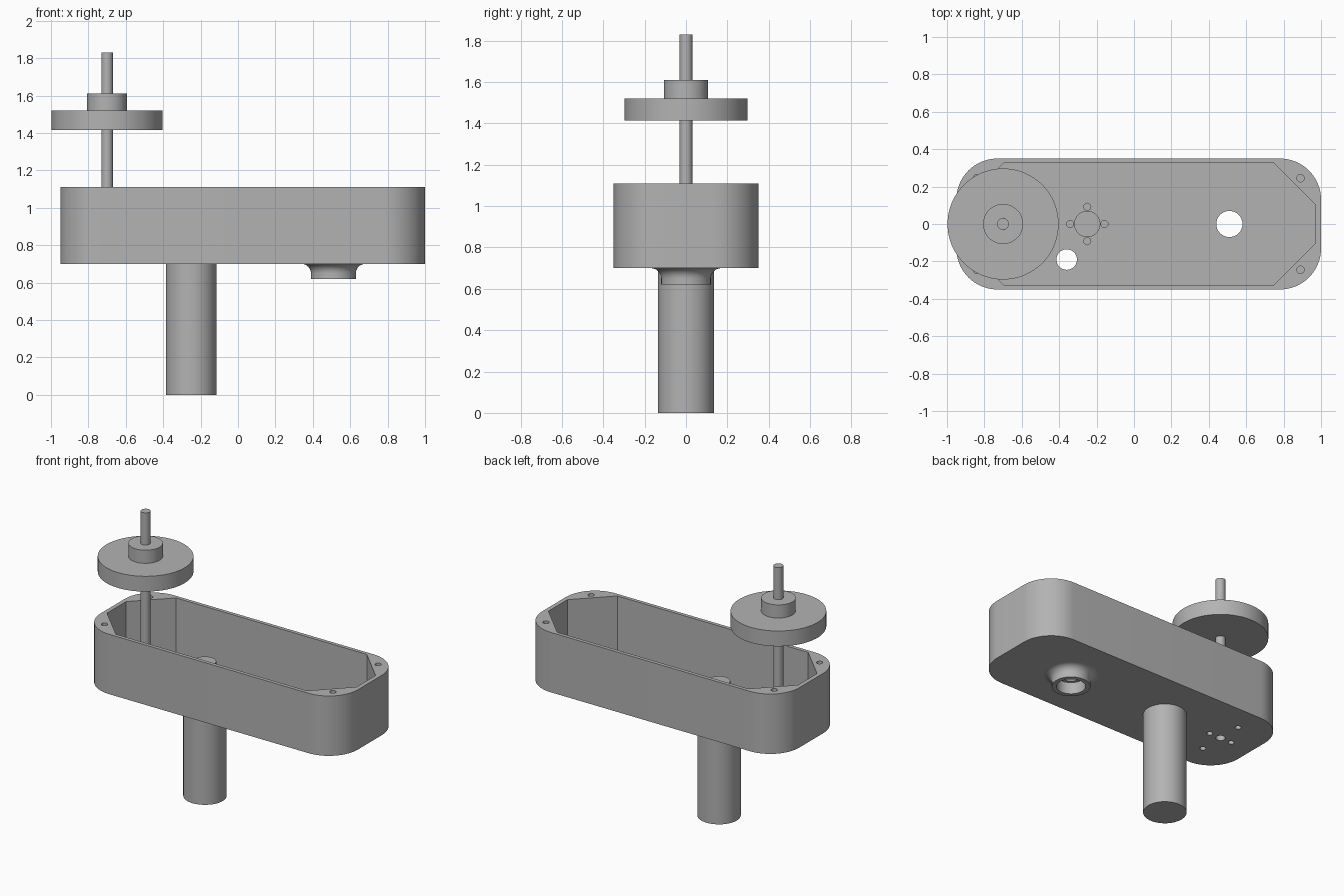
import bpy, bmesh, math

# Remove the default cube
if "Cube" in bpy.data.objects:
    bpy.data.objects.remove(bpy.data.objects["Cube"], do_unlink=True)

# Single grey material
GREY = (0.45, 0.45, 0.45, 1)
grey = bpy.data.materials.new("plain grey")
grey.use_nodes = True
grey.diffuse_color = GREY
grey.node_tree.nodes["Principled BSDF"].inputs["Base Color"].default_value = GREY


def finish(name, bm):
    """Turn a bmesh into a named object with the shared material."""
    bmesh.ops.recalc_face_normals(bm, faces=bm.faces)
    mesh = bpy.data.meshes.new(name)
    bm.to_mesh(mesh)
    bm.free()
    mesh.materials.append(grey)
    obj = bpy.data.objects.new(name, mesh)
    bpy.context.collection.objects.link(obj)
    return obj


def smooth(obj):
    bpy.ops.object.select_all(action='DESELECT')
    obj.select_set(True)
    bpy.context.view_layer.objects.active = obj
    bpy.ops.object.shade_smooth_by_angle(angle=math.radians(30))


def prism(name, outline, z0, z1):
    """Extrude a flat outline from z0 to z1."""
    bm = bmesh.new()
    face = bm.faces.new([bm.verts.new((x, y, z0)) for x, y in outline])
    top = bmesh.ops.extrude_face_region(bm, geom=[face])["geom"]
    moved = [v for v in top if isinstance(v, bmesh.types.BMVert)]
    bmesh.ops.translate(bm, verts=moved, vec=(0, 0, z1 - z0))
    return finish(name, bm)


def lathe(name, x, y, profile, steps=64):
    """Spin a closed (radius, z) loop or axis-to-axis profile around x, y."""
    bm = bmesh.new()
    verts = [bm.verts.new((x + r, y, z)) for r, z in profile]
    edges = [bm.edges.new(pair) for pair in zip(verts, verts[1:])]
    if profile[0][0] > 0:
        edges.append(bm.edges.new((verts[-1], verts[0])))
    bmesh.ops.spin(bm, geom=verts + edges, cent=(x, y, 0), axis=(0, 0, 1),
                   angle=math.tau, steps=steps, use_duplicate=False)
    bmesh.ops.remove_doubles(bm, verts=bm.verts, dist=0.0001)
    return finish(name, bm)


def cylinder(name, x, y, r, z0, z1, steps=48):
    return lathe(name, x, y, [(0, z0), (r, z0), (r, z1), (0, z1)], steps)


def cut(obj, cutter):
    """Subtract the cutter and discard it."""
    mod = obj.modifiers.new("cut", 'BOOLEAN')
    mod.operation = 'DIFFERENCE'
    mod.solver = 'EXACT'
    mod.object = cutter
    cutter.hide_render = True
    bpy.context.view_layer.objects.active = obj
    bpy.ops.object.modifier_apply(modifier=mod.name)
    bpy.data.objects.remove(cutter, do_unlink=True)


MID = 0.025                      # housing centre along x
BASE, FLOOR, RIM = 0.70, 0.74, 1.11
MOTOR_X, WHEEL_X, OUTLET_X = -0.25, -0.70, 0.51

# Housing: rounded rectangular block
half_x, half_y, radius = 0.975, 0.35, 0.22
outline = []
for quarter, (sx, sy) in enumerate([(1, 1), (-1, 1), (-1, -1), (1, -1)]):
    for i in range(17):
        a = (quarter + i / 16) * math.pi / 2
        outline.append((MID + sx * (half_x - radius) + radius * math.cos(a),
                        sy * (half_y - radius) + radius * math.sin(a)))
housing = prism("housing", outline, BASE, RIM)

# Octagonal cavity, open at the top
hx, hy, c = 0.945, 0.325, 0.222
octagon = [(hx, hy - c), (hx - c, hy), (c - hx, hy), (-hx, hy - c),
           (-hx, c - hy), (c - hx, -hy), (hx - c, -hy), (hx, c - hy)]
cut(housing, prism("cavity_cutter", [(MID + x, y) for x, y in octagon], FLOOR, RIM + 0.1))

# Floor holes: outlet, cable hole, wheel bearing
floor_holes = [(OUTLET_X, 0, 0.07), (-0.36, -0.19, 0.055), (WHEEL_X, 0, 0.03)]
# Mounting screws around the motor and the wheel bearing
for x, dx, dy in [(MOTOR_X, 0.092, 0.092), (WHEEL_X, 0.087, 0.17)]:
    for s in (-1, 1):
        floor_holes += [(x + s * dx, 0, 0.019), (x, s * dy, 0.019)]
for x, y, r in floor_holes:
    cut(housing, cylinder("hole_cutter", x, y, r, BASE - 0.1, FLOOR + 0.1, 32))

# Lid screw holes in the four rim corners
for sx in (-1, 1):
    for sy in (-1, 1):
        cut(housing, cylinder("screw_cutter", MID + sx * 0.865, sy * 0.245, 0.02,
                              RIM - 0.15, RIM + 0.1, 24))
smooth(housing)

# Outlet collar under the floor, with a flared root
flare = [(0.17 - 0.05 * math.sin(a), 0.65 + 0.05 * math.cos(a))
         for a in (i * math.pi / 16 for i in range(9))]
smooth(lathe("outlet_collar", OUTLET_X, 0,
             [(0.09, BASE)] + flare + [(0.12, 0.62), (0.09, 0.62)]))

# Motor below the floor, its shaft and pulley inside
smooth(cylinder("motor_body", MOTOR_X, 0, 0.135, 0, BASE, 64))
smooth(cylinder("motor_shaft", MOTOR_X, 0, 0.023, BASE, 0.922, 32))
smooth(lathe("motor_pulley", MOTOR_X, 0,
             [(0.023, 0.78), (0.07, 0.78), (0.07, 0.92), (0.023, 0.92)], 48))

# Raised wheel with hub on its long axle
smooth(cylinder("wheel_axle", WHEEL_X, 0, 0.031, FLOOR, 1.83, 32))
smooth(lathe("wheel", WHEEL_X, 0,
             [(0.031, 1.415), (0.297, 1.415), (0.297, 1.52), (0.107, 1.52),
              (0.107, 1.61), (0.031, 1.61)], 96))
